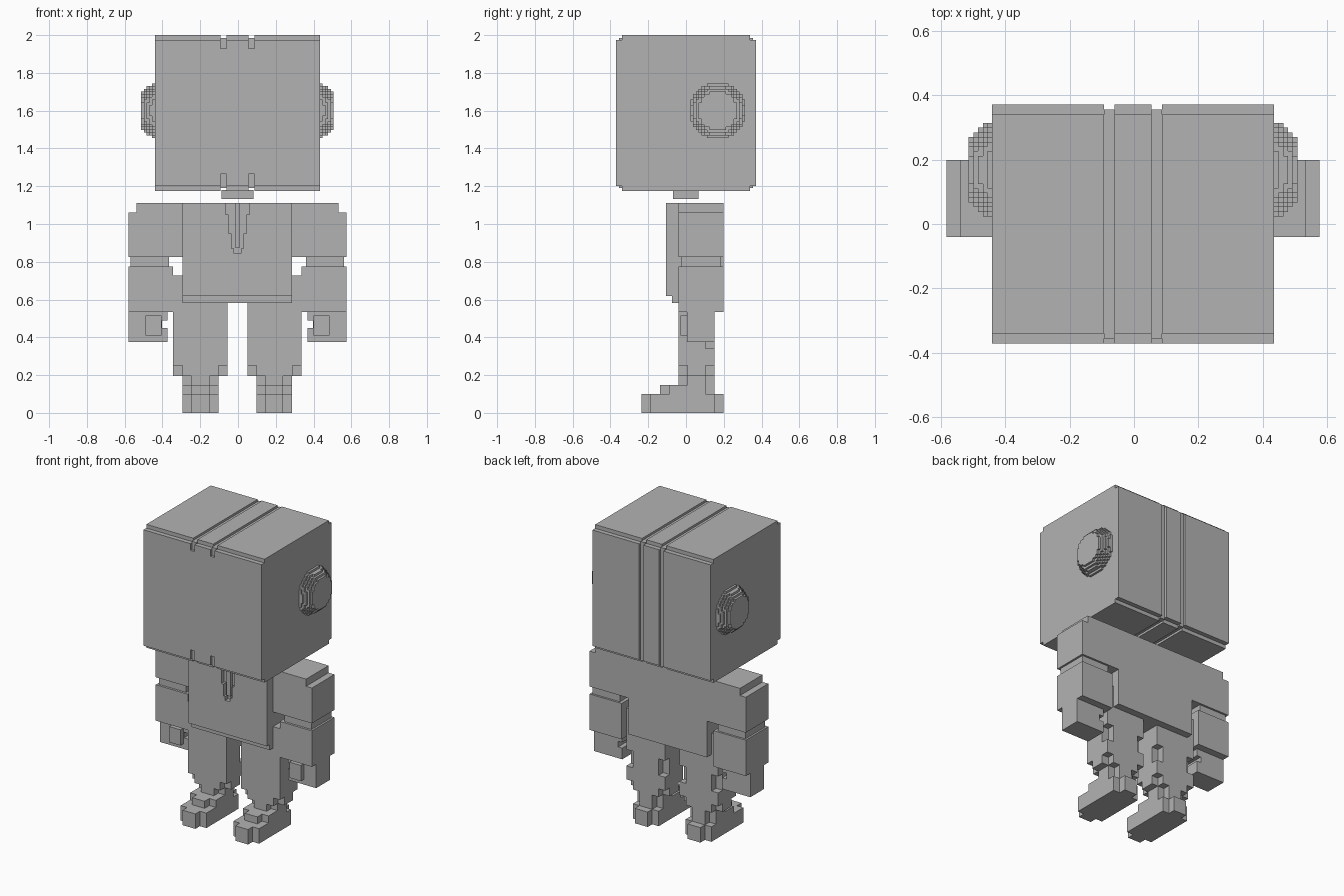
import bpy, bmesh, math

cube = bpy.data.objects.get("Cube")
if cube:
    bpy.data.objects.remove(cube, do_unlink=True)

GREY = (0.45, 0.45, 0.45, 1)
mat = bpy.data.materials.new("plain grey")
mat.use_nodes = True
mat.diffuse_color = GREY
mat.node_tree.nodes["Principled BSDF"].inputs["Base Color"].default_value = GREY


def prism(bm, pts, axis, a, b):
    """Extrude a 2D outline along an axis from a to b."""
    def place(p, d):
        co = list(p)
        co.insert("xyz".index(axis), d)
        return bm.verts.new(co)
    low, high = [[place(p, d) for p in pts] for d in (a, b)]
    bm.faces.new(low)
    bm.faces.new(high)
    for i in range(len(pts)):
        j = (i + 1) % len(pts)
        bm.faces.new((low[i], low[j], high[j], high[i]))


def box(bm, x, y, z):
    prism(bm, [(x[0], y[0]), (x[1], y[0]), (x[1], y[1]), (x[0], y[1])], "z", *z)


def notched(x, y, front, back, inset=0.048):
    """Rectangle whose front and back corners are cut square by given depths."""
    (x0, x1), (y0, y1) = x, y
    a, b = x0 + inset, x1 - inset
    pts = []
    if front:
        pts += [(x0, y0 + front), (a, y0 + front), (a, y0),
                (b, y0), (b, y0 + front), (x1, y0 + front)]
    else:
        pts += [(x0, y0), (x1, y0)]
    if back:
        pts += [(x1, y1 - back), (b, y1 - back), (b, y1),
                (a, y1), (a, y1 - back), (x0, y1 - back)]
    else:
        pts += [(x1, y1), (x0, y1)]
    return pts


def finish(bm, name, side=1):
    for v in bm.verts:
        v.co.x = v.co.x * side - 0.003
    bmesh.ops.recalc_face_normals(bm, faces=bm.faces)
    mesh = bpy.data.meshes.new(name)
    bm.to_mesh(mesh)
    bm.free()
    mesh.materials.append(mat)
    bpy.context.collection.objects.link(bpy.data.objects.new(name, mesh))


# Head: side profiles along x, with two thinner slices forming the grooves
bm = bmesh.new()
full = [(-.34, 1.175), (.34, 1.175), (.34, 1.2), (.37, 1.2), (.37, 1.975),
        (.34, 1.975), (.34, 2), (-.34, 2), (-.34, 1.975), (-.37, 1.975),
        (-.37, 1.2), (-.34, 1.2)]
groove = [(-.355, 1.19), (.355, 1.19), (.355, 1.985), (-.355, 1.985),
          (-.355, 1.93), (-.37, 1.93), (-.37, 1.265), (-.355, 1.265)]
edges = [-.437, -.09, -.058, .058, .09, .437]
for i in range(5):
    prism(bm, groove if i % 2 else full, "x", edges[i], edges[i + 1])
finish(bm, "head")

bm = bmesh.new()
box(bm, (-.085, .085), (-.07, .065), (1.133, 1.18))
finish(bm, "neck")


def stepped_disc(radius, cell):
    """Outline of a pixelated disc."""
    n = int(radius / cell)
    right = []
    for k in range(-n, n):
        mid = (k + .5) * cell
        w = max(1, round(math.sqrt(max(radius**2 - mid**2, 0)) / cell)) * cell
        right += [(w, k * cell), (w, (k + 1) * cell)]
    outline = right + [(-w, h) for w, h in reversed(right)]
    return [(y + .168, z + 1.6) for y, z in outline]


# Torso: solid back, front panel with an open collar, and a central strip
bm = bmesh.new()
box(bm, (-.29, .29), (-.075, .198), (.583, 1.11))
collar = [(.063, 1.11), (.063, 1.05), (.047, 1.05), (.047, .95),
          (.031, .95), (.031, .87), (.018, .87), (.018, .845)]
panel = collar + [(-x, z) for x, z in reversed(collar)]
panel += [(-.29, 1.11), (-.29, .62), (.29, .62), (.29, 1.11)]
prism(bm, panel, "y", -.105, -.075)
box(bm, (-.014, .014), (-.095, -.07), (.875, 1.11))
finish(bm, "torso")

for side, word in ((1, "left"), (-1, "right")):
    # Ear: stack of shrinking pixel discs
    bm = bmesh.new()
    for i in range(5):
        x = .437 + i * .0145
        r = math.sqrt(.16**2 - (x - .375)**2)
        prism(bm, stepped_disc(r, .0145), "x", x - .005 * (i == 0), x + .0145)
    finish(bm, word + "_ear", side)

    # Arm: shoulder, elbow, forearm
    bm = bmesh.new()
    prism(bm, [(.29, .825), (.578, .825), (.578, 1.062), (.535, 1.062),
               (.535, 1.11), (.29, 1.11)], "y", -.04, .198)
    box(bm, (.363, .565), (-.025, .185), (.77, .83))
    box(bm, (.34, .578), (-.04, .198), (.535, .775))
    box(bm, (.29, .34), (-.04, .15), (.535, .727))
    finish(bm, word + "_arm", side)

    # Hand with a slot on the inner side and a finger block in front
    bm = bmesh.new()
    prism(bm, [(.37, .535), (.578, .535), (.578, .375), (.37, .375),
               (.37, .45), (.40, .45), (.40, .488), (.37, .488)], "y", .005, .15)
    box(bm, (.403, .487), (-.028, .005), (.41, .515))
    finish(bm, word + "_hand", side)

    # Leg: thigh with notches behind the knee, then tapering ankle
    bm = bmesh.new()
    wide, slim, depth = (.053, .34), (.10, .29), (-.04, .15)
    box(bm, wide, depth, (.45, .59))
    prism(bm, notched(wide, depth, 0, .048), "z", .34, .45)
    box(bm, wide, depth, (.25, .34))
    prism(bm, notched(wide, depth, .048, .048), "z", .195, .25)
    prism(bm, notched(slim, depth, .048, .048), "z", .1, .195)
    finish(bm, word + "_leg", side)

    # Foot: stepped toe and heel
    bm = bmesh.new()
    prism(bm, notched(slim, (-.235, .198), .048, .048), "z", 0, .1)
    prism(bm, notched(slim, (-.137, .1), .05, 0), "z", .1, .147)
    finish(bm, word + "_foot", side)
